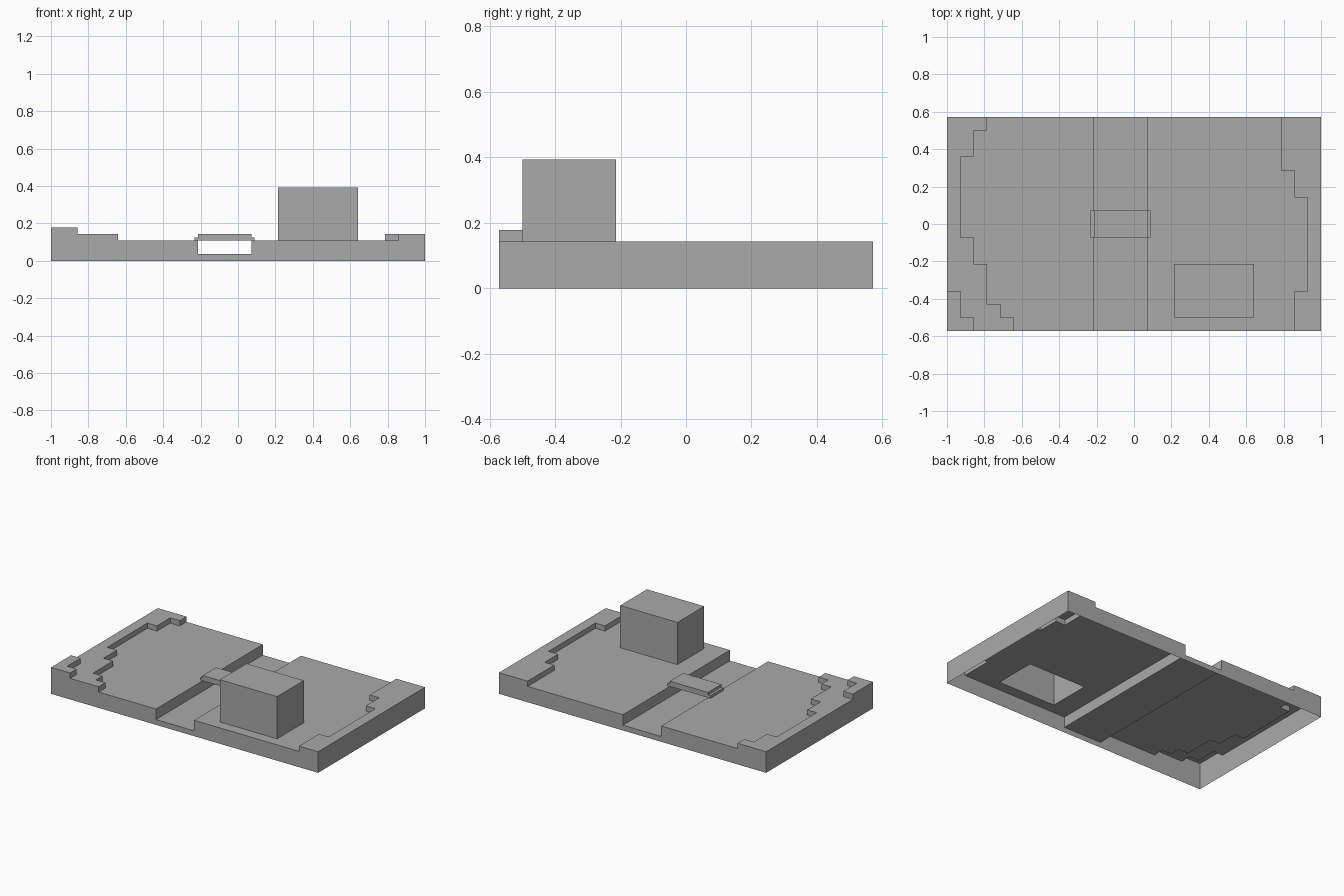
import bpy, bmesh
from mathutils import Vector

cube = bpy.data.objects.get("Cube")
if cube:
    bpy.data.objects.remove(cube, do_unlink=True)

U = 1 / 14                 # tile size
COLS, ROWS = 28, 16
BED, GROUND, RAISED, TOP = U * 0.5, U * 1.5, U * 2, U * 2.5

grey = bpy.data.materials.new("plain_grey")
grey.use_nodes = True
grey.diffuse_color = (0.4, 0.4, 0.4, 1)
grey.node_tree.nodes["Principled BSDF"].inputs["Base Color"].default_value = (0.4, 0.4, 0.4, 1)


def add_object(name, bm):
    mesh = bpy.data.meshes.new(name)
    bm.to_mesh(mesh)
    bm.free()
    mesh.materials.append(grey)
    obj = bpy.data.objects.new(name, mesh)
    bpy.context.collection.objects.link(obj)
    return obj


def box(name, low, high, open_bottom=False):
    low, high = Vector(low), Vector(high)
    bm = bmesh.new()
    bmesh.ops.create_cube(bm, size=1)
    bmesh.ops.scale(bm, vec=high - low, verts=bm.verts)
    bmesh.ops.translate(bm, vec=(low + high) / 2, verts=bm.verts)
    if open_bottom:
        bm.normal_update()
        under = [f for f in bm.faces if f.normal.z < -0.5]
        bmesh.ops.delete(bm, geom=under, context='FACES_ONLY')
    return add_object(name, bm)


# Widths of the raised banks in tiles, row by row from front to back
LEFT_BANK = [5, 4, 3, 3, 3, 2, 2] + [1] * 6 + [2, 2, 3]
RIGHT_BANK = [2] * 3 + [1] * 7 + [2] * 2 + [3] * 4
CORNER = [2, 1, 1] + [0] * 13


def height(c, r):
    if not (0 <= c < COLS and 0 <= r < ROWS):
        return 0
    if c < CORNER[r]:
        return TOP
    if c < LEFT_BANK[r] or c >= COLS - RIGHT_BANK[r]:
        return RAISED
    return BED if 11 <= c < 15 else GROUND


def point(c, r, z):
    return (c * U - 1, r * U - ROWS * U / 2, z)


# Terrain shell, open underneath: tile tops plus a wall at every drop
bm = bmesh.new()


def quad(*points):
    bm.faces.new([bm.verts.new(p) for p in points])


for c in range(COLS):
    for r in range(ROWS):
        h = height(c, r)
        corners = [(c, r), (c + 1, r), (c + 1, r + 1), (c, r + 1)]
        if not (17 <= c < 23 and 1 <= r < 5):     # opening below the block
            quad(*[point(x, y, h) for x, y in corners])
        for i, (dc, dr) in enumerate([(0, -1), (1, 0), (0, 1), (-1, 0)]):
            n = height(c + dc, r + dr)
            if n < h:
                a, b = corners[i], corners[(i + 1) % 4]
                quad(point(*a, n), point(*b, n), point(*b, h), point(*a, h))
bmesh.ops.remove_doubles(bm, verts=bm.verts, dist=0.0005)
bmesh.ops.dissolve_limit(bm, angle_limit=0.02, verts=bm.verts, edges=bm.edges)
add_object("terrain", bm)

# Building block, hollow from below
box("building_block", point(17, 1, GROUND), point(23, 5, U * 5.5), open_bottom=True)

# Bridge across the channel, with a low step at each end
box("bridge_deck", point(11, 7, GROUND), point(15, 9, RAISED))
for name, x0, x1 in (("bridge_step_right", 10.75, 11), ("bridge_step_left", 15, 15.25)):
    box(name, point(x0, 7, GROUND), point(x1, 9, U * 1.75))
